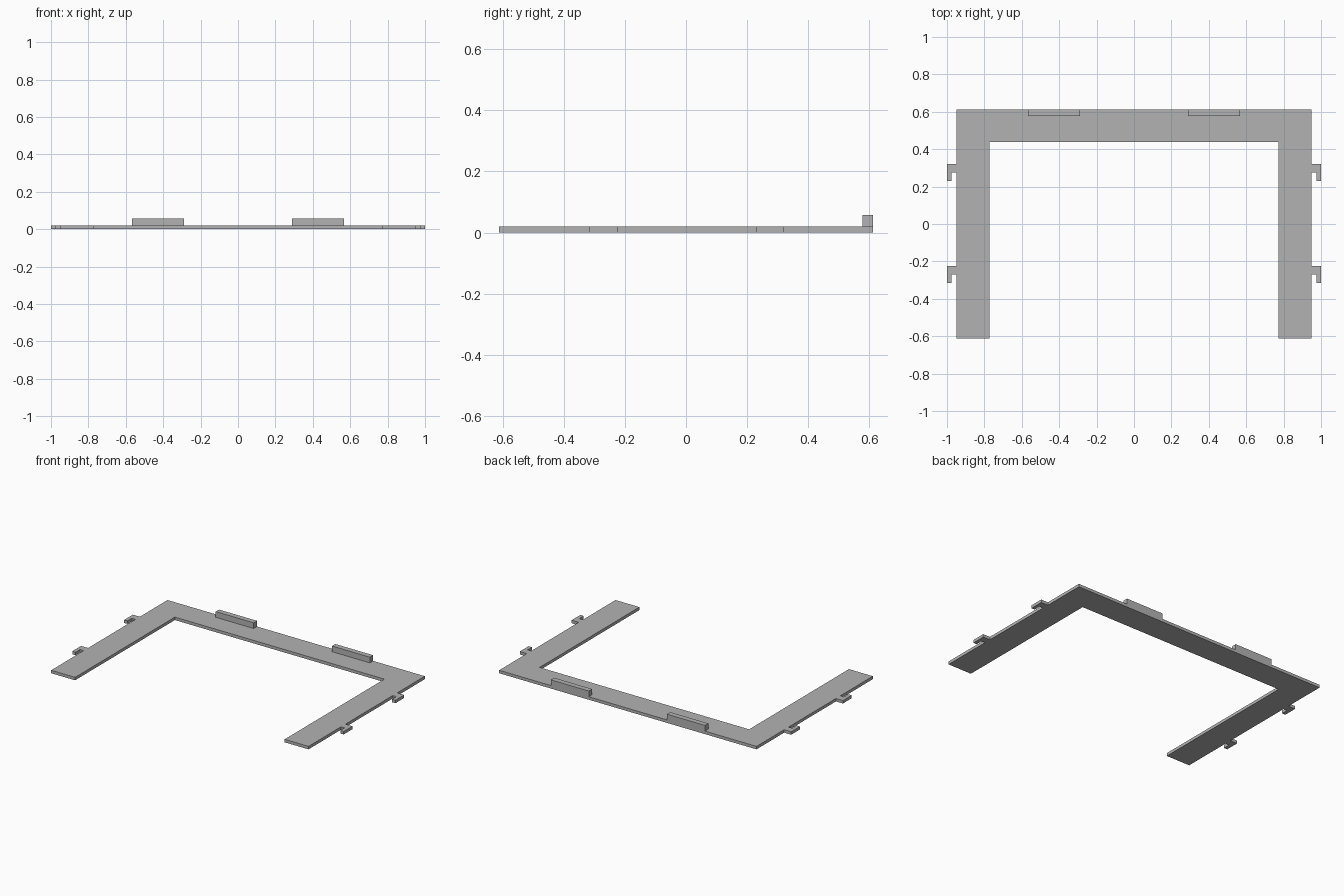
import bpy
import bmesh

cube = bpy.data.objects.get("Cube")
if cube:
    bpy.data.objects.remove(cube, do_unlink=True)

grey = bpy.data.materials.new("mid_grey")
grey.use_nodes = True
colour = (0.45, 0.45, 0.45, 1)
grey.diffuse_color = colour
grey.node_tree.nodes["Principled BSDF"].inputs["Base Color"].default_value = colour

THICK = 0.02


def slab(name, outline, bottom, top):
    """Extrude a flat outline between two heights."""
    bm = bmesh.new()
    face = bm.faces.new([bm.verts.new((x, y, bottom)) for x, y in outline])
    extruded = bmesh.ops.extrude_face_region(bm, geom=[face])["geom"]
    for v in extruded:
        if isinstance(v, bmesh.types.BMVert):
            v.co.z = top
    bmesh.ops.recalc_face_normals(bm, faces=bm.faces)
    mesh = bpy.data.meshes.new(name)
    bm.to_mesh(mesh)
    bm.free()
    mesh.materials.append(grey)
    obj = bpy.data.objects.new(name, mesh)
    bpy.context.collection.objects.link(obj)
    return obj


# Flat U-shaped frame, open at the front
half = [(0.948, -0.612), (0.948, 0.612)]
inner = [(0.772, 0.438), (0.772, -0.612)]
outline = half + [(-x, y) for x, y in reversed(half)]
outline += [(-x, y) for x, y in reversed(inner)] + inner
slab("frame", outline, 0, THICK)

for side, sign in (("left", 1), ("right", -1)):
    # Raised block along the back edge
    block = [(0.288, 0.577), (0.568, 0.577), (0.568, 0.612), (0.288, 0.612)]
    slab(f"{side}_back_block", [(sign * x, y) for x, y in block], THICK, 0.058)

    # L-shaped hooks on the outer edge, tips pointing forward
    for place, y in (("rear", 0.321), ("front", -0.224)):
        hook = [(0.948, y), (1, y), (1, y - 0.092), (0.975, y - 0.092),
                (0.975, y - 0.046), (0.948, y - 0.046)]
        slab(f"{side}_{place}_hook", [(sign * px, py) for px, py in hook], 0, THICK)
